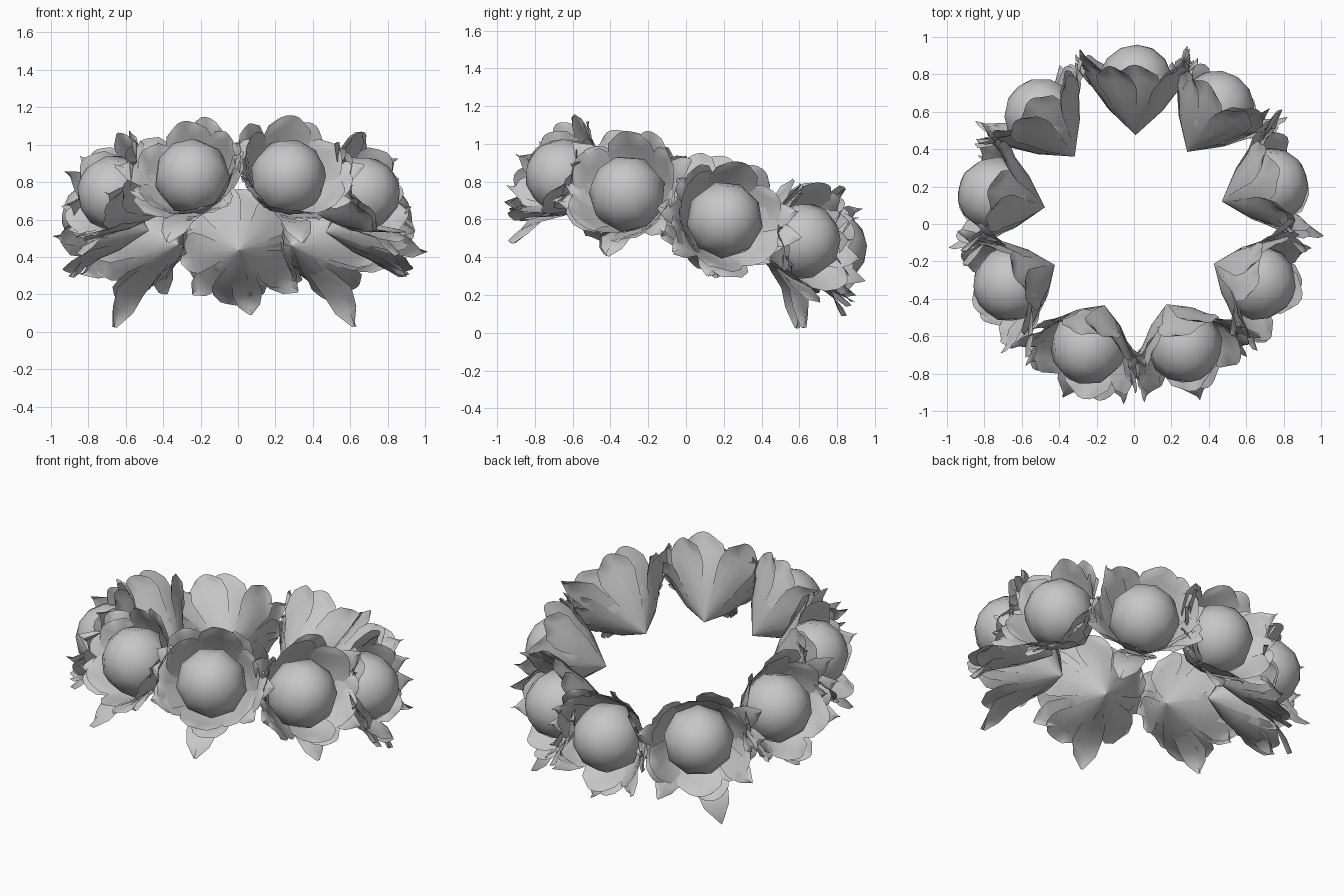
import bpy
import random
from math import pi, sin, cos, radians
from mathutils import Matrix

if "Cube" in bpy.data.objects:
    bpy.data.objects.remove(bpy.data.objects["Cube"], do_unlink=True)
random.seed(4)

grey = bpy.data.materials.new("soft grey")
grey.use_nodes = True
colour = (0.57, 0.57, 0.57, 1)
grey.diffuse_color = colour
grey.node_tree.nodes["Principled BSDF"].inputs["Base Color"].default_value = colour

# Petal profiles: (distance along flower axis, distance from axis, width share)
CUP = [(-.28, 0, 1), (-.14, .142, 1), (-.03, .215, 1), (.04, .25, .95),
       (.1, .28, .72), (.13, .295, .36)]
LEAF = [(-.2, .07, 1), (-.08, .2, 1), (.01, .28, .85), (.06, .35, .5), (.08, .41, .04)]


def add_petal(verts, faces, profile, angle, half, stretch=1.0, lean=0.0, cols=4):
    """Sweep a petal as a sector of a cup round the flower's x axis."""
    start = len(verts)
    for i, (t, r, w) in enumerate(profile):
        grow = 1 + (stretch - 1) * i / (len(profile) - 1)
        for c in range(cols + 1):
            s = 2 * c / cols - 1
            a = angle + s * half * w
            # the outer edge is rounded back at its sides
            tt = t + lean * i / len(profile) - 0.03 * s * s * (i > 2)
            verts.append((tt, r * grow * sin(a), r * grow * cos(a)))
    n = cols + 1
    for i in range(len(profile) - 1):
        for c in range(cols):
            a = start + i * n + c
            faces.append((a, a + 1, a + n + 1, a + n))


def make_object(name, verts, faces, matrix):
    mesh = bpy.data.meshes.new(name)
    mesh.from_pydata(verts, [], faces)
    mesh.materials.append(grey)
    for p in mesh.polygons:
        p.use_smooth = True
    obj = bpy.data.objects.new(name, mesh)
    bpy.context.collection.objects.link(obj)
    obj.matrix_world = matrix


# Direction of each flower, and the length of its long hanging leaf
flowers = [(-109, 1.1), (-69, 1.1), (-28, .95), (14, .85), (54, 1.2),
           (89, .9), (131, 1.22), (170, .85), (209, .95)]
ring = Matrix.Translation((0, .03, .645)) @ Matrix.Rotation(radians(-15), 4, 'X')

for direction, hanging in flowers:
    # every flower looks outward and a little up from the sloping ring
    place = (ring @ Matrix.Rotation(radians(direction), 4, 'Z')
             @ Matrix.Translation((.75, 0, 0))
             @ Matrix.Rotation(radians(-18), 4, 'Y'))

    # Round bud
    bpy.ops.mesh.primitive_uv_sphere_add(segments=9, ring_count=7, radius=.205)
    bud = bpy.context.object
    bud.name = "flower_bud"
    bud.data.materials.append(grey)
    bpy.ops.object.shade_smooth()
    bud.matrix_world = place @ Matrix.Rotation(pi / 2, 4, 'Y')

    # Overlapping cup petals, with a wider back row between them
    verts, faces = [], []
    roll = random.uniform(-.3, .3)
    for j in range(6):
        a = roll + j * 2 * pi / 6
        add_petal(verts, faces, CUP, a, .6, random.uniform(.95, 1.05),
                  random.uniform(-.03, .02))
    for j in range(5):
        a = roll + .4 + j * 2 * pi / 5
        add_petal(verts, faces, CUP, a, .45, random.uniform(1.06, 1.16), -.03)
    make_object("cup_petals", verts, faces, place)

    # Pointed leaves at both sides and one hanging below
    verts, faces = [], []
    for side in (-1, 1):
        for a in (1.1, 1.6, 2.2):
            add_petal(verts, faces, LEAF, side * a + random.uniform(-.2, .2), .34,
                      random.uniform(.78, 1), random.uniform(0, .14), 2)
    add_petal(verts, faces, LEAF, pi + random.uniform(-.2, .2), .36, hanging, 0, 2)
    make_object("pointed_leaves", verts, faces, place)
